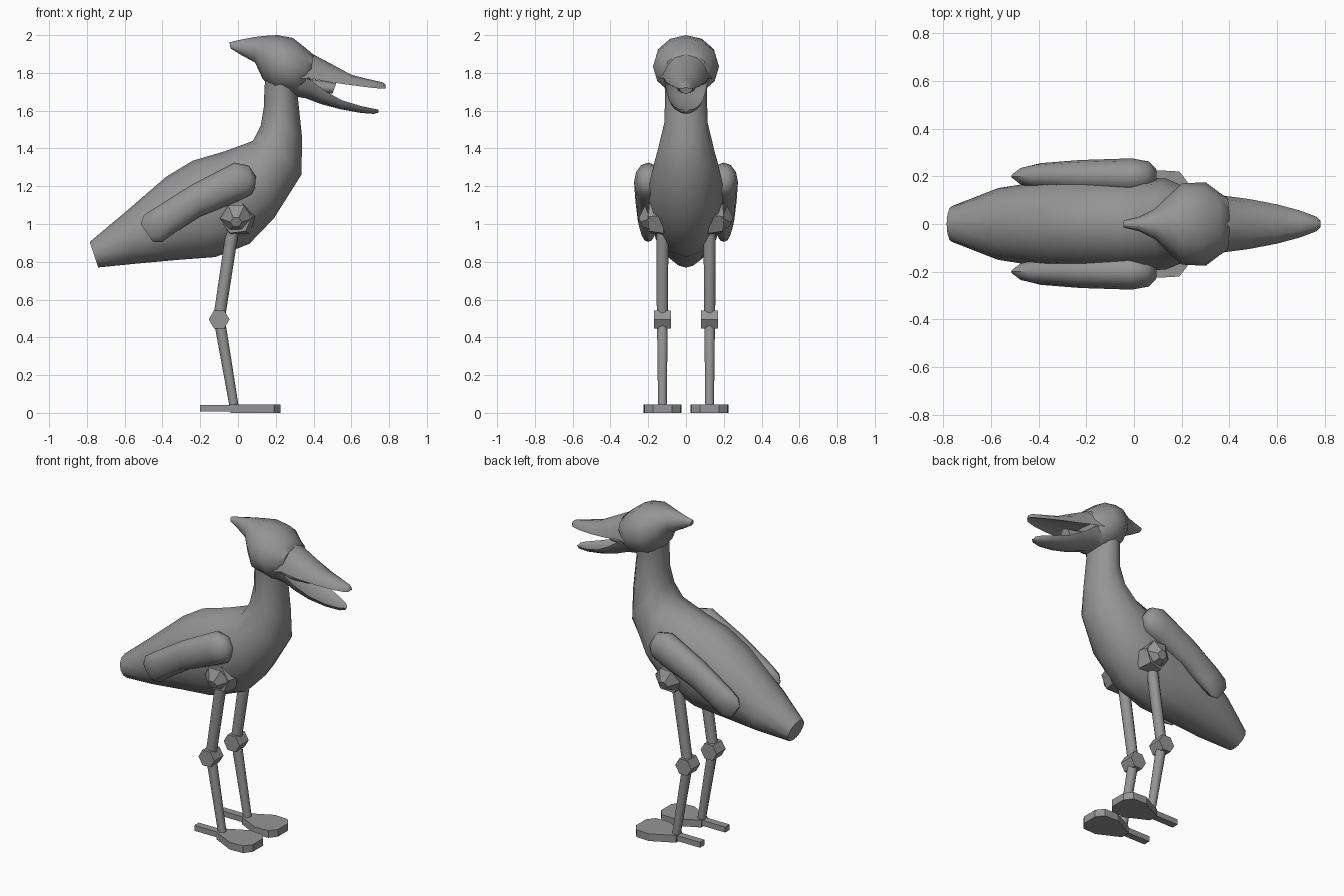
import bpy
import bmesh
from math import cos, sin, pi, radians
from mathutils import Vector

if "Cube" in bpy.data.objects:
    bpy.data.objects.remove(bpy.data.objects["Cube"])

grey = bpy.data.materials.new("plain grey")
grey.use_nodes = True
colour = (0.3, 0.3, 0.3, 1)
grey.diffuse_color = colour
grey.node_tree.nodes["Principled BSDF"].inputs["Base Color"].default_value = colour


def finish(name, bm, angle):
    """Turn a bmesh into a shaded, coloured object."""
    bmesh.ops.recalc_face_normals(bm, faces=bm.faces)
    mesh = bpy.data.meshes.new(name)
    bm.to_mesh(mesh)
    bm.free()
    mesh.materials.append(grey)
    obj = bpy.data.objects.new(name, mesh)
    bpy.context.collection.objects.link(obj)
    bpy.ops.object.select_all(action="DESELECT")
    obj.select_set(True)
    bpy.context.view_layer.objects.active = obj
    bpy.ops.object.shade_smooth_by_angle(angle=radians(angle))
    return obj


def arc(start, end, steps, rise=1, base=0):
    """Points of an elliptical arc, angles in half turns."""
    angles = [pi * (start + (end - start) * i / steps) for i in range(steps + 1)]
    return [(cos(a), base + rise * sin(a)) for a in angles]


def skin(name, rings, angle):
    """Join matching rings of points and cap both ends."""
    bm = bmesh.new()
    rows = [[bm.verts.new(p) for p in ring] for ring in rings]
    count = len(rows[0])
    for a, b in zip(rows, rows[1:]):
        for i in range(count):
            j = (i + 1) % count
            bm.faces.new((a[i], a[j], b[j], b[i]))
    bm.faces.new(rows[0])
    bm.faces.new(rows[-1])
    return finish(name, bm, angle)


def loft(name, stations, section, y=0, angle=50):
    """Each station: top x, top z, bottom x, bottom z, half width."""
    rings = []
    for xt, zt, xb, zb, w in stations:
        rings.append([(xb + (xt - xb) * (v + 1) / 2, y + u * w,
                       zb + (zt - zb) * (v + 1) / 2) for u, v in section])
    return skin(name, rings, angle)


def rod(name, start, end, r1, r2, sides, angle=50):
    """Tapered prism between two points."""
    start, end = Vector(start), Vector(end)
    turn = Vector((0, 0, 1)).rotation_difference(end - start)
    rings = []
    for centre, r in ((start, r1), (end, r2)):
        rings.append([centre + turn @ Vector((r * cos(2 * pi * i / sides),
                                              r * sin(2 * pi * i / sides), 0))
                      for i in range(sides)])
    return skin(name, rings, angle)


def plate(name, outline, y, low, high):
    """Flat slab from a plan outline."""
    return skin(name, [[(px, y + py, z) for px, py in outline]
                       for z in (low, high)], 20)


oval = arc(0, 2, 12)[:-1]
dome = arc(0, 1, 6, 2, -1) + arc(1, 0, 4, 0.5, -1)[1:-1]
scoop = arc(1, 2, 6, 2, 1) + arc(2, 1, 6, 1, 1)[1:-1]

# Body and neck in one skin
loft("body_and_neck", [
    (-.785, .905, -.74, .77, .075),
    (-.6, 1.06, -.54, .79, .15),
    (-.38, 1.25, -.32, .81, .185),
    (-.24, 1.335, -.12, .825, .195),
    (-.07, 1.385, .06, .895, .2),
    (.08, 1.44, .19, 1.03, .19),
    (.12, 1.52, .335, 1.26, .15),
    (.137, 1.62, .34, 1.45, .115),
    (.14, 1.72, .318, 1.66, .11),
    (.15, 1.82, .31, 1.78, .12)], oval)

# Head with swept back crest
loft("head", [
    (-.045, 1.962, -.04, 1.93, .015),
    (.02, 1.977, .02, 1.893, .03),
    (.09, 1.99, .09, 1.855, .065),
    (.14, 1.996, .13, 1.77, .11),
    (.21, 2, .19, 1.7, .17),
    (.29, 1.985, .31, 1.68, .175),
    (.36, 1.93, .36, 1.7, .13),
    (.4, 1.895, .38, 1.765, .11)], oval, angle=60)

# Open beak and tongue
loft("upper_beak", [
    (.3, 1.96, .3, 1.77, .15),
    (.4, 1.897, .38, 1.772, .118),
    (.48, 1.855, .48, 1.752, .105),
    (.6, 1.79, .6, 1.735, .082),
    (.7, 1.765, .7, 1.722, .055),
    (.765, 1.75, .765, 1.716, .03),
    (.782, 1.738, .782, 1.718, .012)], dome)
loft("lower_beak", [
    (.28, 1.79, .28, 1.68, .13),
    (.38, 1.765, .36, 1.665, .115),
    (.46, 1.705, .44, 1.635, .105),
    (.55, 1.655, .54, 1.608, .09),
    (.65, 1.625, .65, 1.588, .068),
    (.72, 1.61, .72, 1.583, .04),
    (.745, 1.605, .745, 1.59, .015)], scoop)
loft("tongue", [
    (.32, 1.78, .32, 1.69, .06),
    (.52, 1.745, .5, 1.69, .035)], oval)

foot_outline = [(-.04, -.03), (.1, -.1), (.19, -.095), (.225, -.05),
                (.225, .05), (.19, .095), (.1, .1), (-.04, .03)]
toe_outline = [(-.2, -.022), (0, -.022), (0, .022), (-.2, .022)]

for label, side in (("front", -1), ("back", 1)):
    leg = side * .125

    # Folded wing along the flank
    loft(label + "_wing", [
        (.095, 1.25, .09, 1.19, .03),
        (.055, 1.31, .07, 1.155, .062),
        (-.02, 1.325, 0, 1.12, .075),
        (-.25, 1.205, -.2, 1.04, .068),
        (-.44, 1.085, -.34, .95, .055),
        (-.5, 1.045, -.4, .905, .04),
        (-.515, 1, -.45, .905, .015)], oval, y=side * .2)

    # Leg joints
    rod(label + "_hip", (0, side * .11, 1.03), (-.01, side * .19, 1.03),
        .1, .085, 6, 30)
    rod(label + "_hip_cap", (-.01, side * .19, 1.03), (-.01, side * .24, 1.01),
        .085, .03, 6, 30)
    rod(label + "_knee", (-.1, leg - .045, .495), (-.1, leg + .045, .495),
        .055, .055, 6, 30)

    # Leg bones
    rod(label + "_thigh", (-.02, leg, 1.03), (-.1, leg, .5), .034, .031, 10)
    rod(label + "_shin", (-.1, leg, .5), (-.02, leg, .03), .03, .024, 10)

    # Foot
    plate(label + "_foot", foot_outline, leg, 0, .045)
    plate(label + "_rear_toe", toe_outline, leg, .008, .042)
